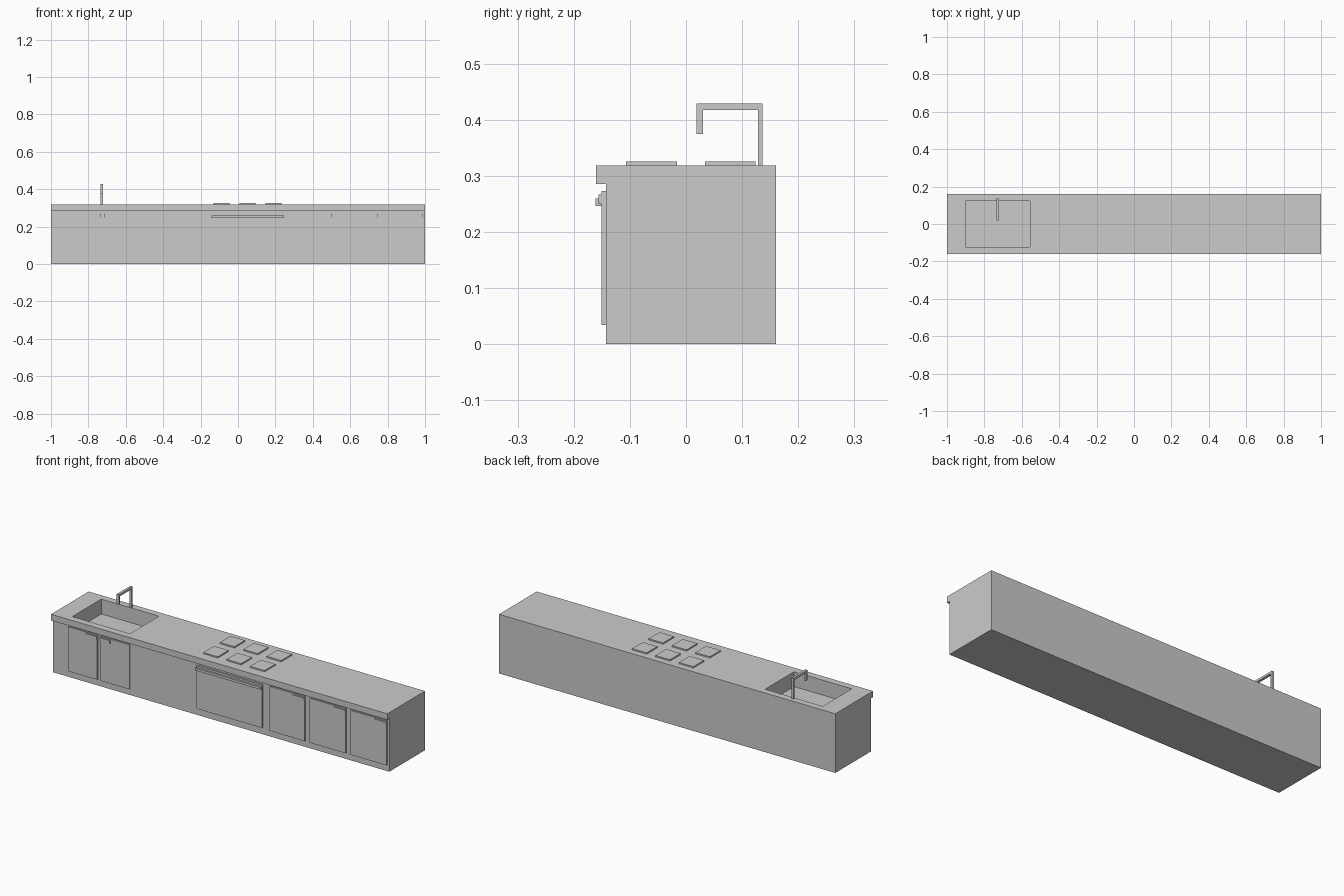
import bpy, bmesh

if "Cube" in bpy.data.objects:
    bpy.data.objects.remove(bpy.data.objects["Cube"])


def extrude_profile(name, pts, x0, x1):
    """Extrude a (y, z) outline along x."""
    bm = bmesh.new()
    face = bm.faces.new([bm.verts.new((x0, y, z)) for y, z in pts])
    ext = bmesh.ops.extrude_face_region(bm, geom=[face])
    moved = [v for v in ext["geom"] if isinstance(v, bmesh.types.BMVert)]
    bmesh.ops.translate(bm, verts=moved, vec=(x1 - x0, 0, 0))
    bmesh.ops.recalc_face_normals(bm, faces=bm.faces)
    mesh = bpy.data.meshes.new(name)
    bm.to_mesh(mesh)
    bm.free()
    obj = bpy.data.objects.new(name, mesh)
    bpy.context.collection.objects.link(obj)
    return obj


def box(name, x, y, z):
    """Box from (min, max) ranges."""
    return extrude_profile(name, [(y[0], z[0]), (y[1], z[0]), (y[1], z[1]), (y[0], z[1])], *x)


TOP = 0.318
FRONT = -0.143
DOOR = -0.151

# Cabinet body with overhanging worktop
body = extrude_profile("cabinet_and_worktop", [
    (FRONT, 0), (0.16, 0), (0.16, TOP), (-0.16, TOP), (-0.16, 0.285), (FRONT, 0.285)], -1, 1)

# Sink basin cut into the worktop
cutter = box("sink_cutter", (-0.9, -0.557), (-0.122, 0.124), (TOP - 0.08, TOP + 0.1))
cutter.hide_render = True
mod = body.modifiers.new("sink", 'BOOLEAN')
mod.operation = 'DIFFERENCE'
mod.solver = 'EXACT'
mod.object = cutter
bpy.context.view_layer.objects.active = body
bpy.ops.object.modifier_apply(modifier=mod.name)
bpy.data.objects.remove(cutter)

# Square-section tap
extrude_profile("tap", [
    (0.128, TOP), (0.136, TOP), (0.136, 0.429), (0.019, 0.429),
    (0.019, 0.374), (0.030, 0.374), (0.030, 0.417), (0.128, 0.417)], -0.735, -0.722)

# Hob plates, three by two
for i in range(3):
    for j, y in enumerate(((-0.107, -0.016), (0.034, 0.124))):
        x = -0.131 + i * 0.139
        box(f"hob_plate_{i}_{j}", (x, x + 0.086), y, (TOP, 0.325))

# Cupboard doors with small handles: left edge, right edge, handle on right?
doors = [(-0.905, -0.732, True), (-0.714, -0.541, False),
         (0.292, 0.502, True), (0.532, 0.745, True), (0.775, 0.988, True)]
for i, (a, b, right) in enumerate(doors):
    box(f"door_{i}", (a, b), (DOOR, FRONT), (0.034, 0.273))
    h = (b - 0.068, b) if right else (a, a + 0.06)
    box(f"door_handle_{i}", h, (-0.156, DOOR), (0.25, 0.267))

# Oven door with full-width handle
box("oven_door", (-0.142, 0.248), (DOOR, FRONT), (0.037, 0.269))
box("oven_handle", (-0.142, 0.246), (-0.161, DOOR), (0.246, 0.259))
